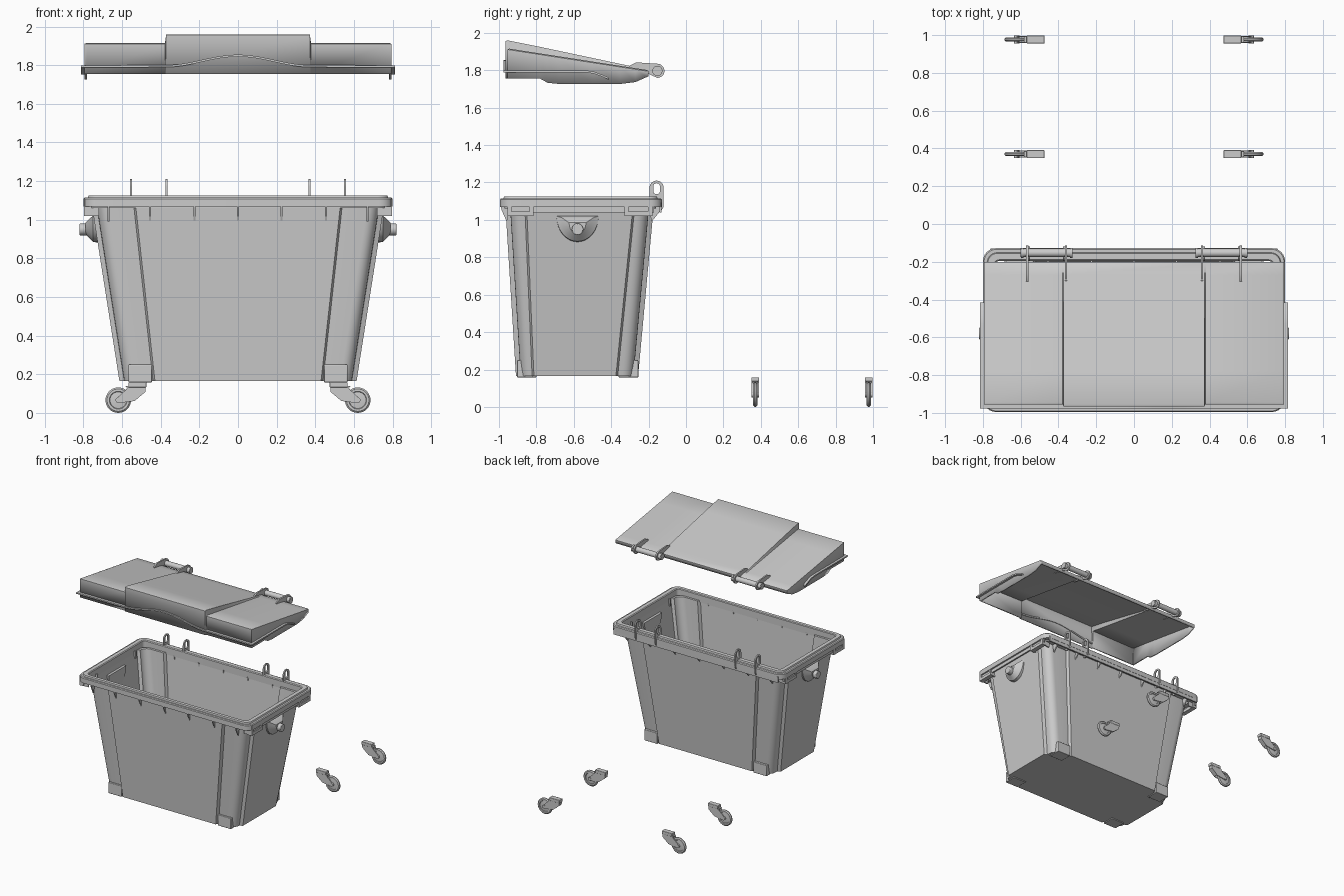
import bpy, bmesh
from math import sin, cos, pi, radians

if "Cube" in bpy.data.objects:
    bpy.data.objects.remove(bpy.data.objects["Cube"])


def finish(name, bm, bevel=0, fix=True):
    bmesh.ops.remove_doubles(bm, verts=bm.verts, dist=1e-5)
    if fix:
        bmesh.ops.recalc_face_normals(bm, faces=bm.faces)
    me = bpy.data.meshes.new(name)
    bm.to_mesh(me)
    bm.free()
    ob = bpy.data.objects.new(name, me)
    bpy.context.collection.objects.link(ob)
    bpy.ops.object.select_all(action='DESELECT')
    ob.select_set(True)
    bpy.context.view_layer.objects.active = ob
    bpy.ops.object.shade_smooth_by_angle(angle=radians(35))
    if bevel:
        m = ob.modifiers.new("bevel", 'BEVEL')
        m.width, m.segments, m.limit_method = bevel, 2, 'ANGLE'
    return ob


def loft(name, rings, closed=False, bevel=0):
    bm = bmesh.new()
    vs = [[bm.verts.new(p) for p in r] for r in rings]
    n = len(rings[0])
    pairs = list(zip(vs, vs[1:])) + ([(vs[-1], vs[0])] if closed else [])
    for a, b in pairs:
        for i in range(n):
            j = (i + 1) % n
            bm.faces.new((a[i], a[j], b[j], b[i]))
    if not closed:
        bm.faces.new(vs[0])
        bm.faces.new(vs[-1])
    return finish(name, bm, bevel)


def at(axis, pts, d):
    return [{'x': (d, a, b), 'y': (a, d, b), 'z': (a, b, d)}[axis] for a, b in pts]


def prism(name, axis, pts, a, b, bevel=0):
    return loft(name, [at(axis, pts, a), at(axis, pts, b)], bevel=bevel)


def frame(name, axis, outer, inner, a, b):
    return loft(name, [at(axis, outer, a), at(axis, outer, b),
                       at(axis, inner, b), at(axis, inner, a)], closed=True)


def rect(a0, a1, b0, b1):
    return [(a0, b0), (a1, b0), (a1, b1), (a0, b1)]


def circle(a, b, r, n=32):
    return [(a + r * cos(2 * pi * i / n), b + r * sin(2 * pi * i / n)) for i in range(n)]


def stadium(c, z0, z1, r, n=12):
    top = [(c + r * cos(pi * i / n), z1 + r * sin(pi * i / n)) for i in range(n + 1)]
    return top + [(c - r * cos(pi * i / n), z0 - r * sin(pi * i / n)) for i in range(n + 1)]


def round_rect(hx, y0, y1, r, n=6):
    out = []
    for cx, cy, a0 in ((hx - r, y1 - r, 0), (r - hx, y1 - r, 90), (r - hx, y0 + r, 180), (hx - r, y0 + r, 270)):
        out += [(cx + r * cos(radians(a0 + 90 * i / n)), cy + r * sin(radians(a0 + 90 * i / n))) for i in range(n + 1)]
    return out


# Bin body: raised wall panels with set-back rounded corners
def section(z, hx, y0, y1, fx, s0, s1, rec=0.025, r=0.06):
    def corner(ye, s, d):
        pts = [(fx, ye), (fx + 0.01, ye + d * rec)]
        for i in range(7):
            t = pi / 2 * i / 6
            pts.append((hx - rec - r + r * sin(t), ye + d * (rec + r - r * cos(t))))
        return pts + [(hx - rec, s - d * 0.01), (hx, s)]
    right = corner(y0, s0, 1) + corner(y1, s1, -1)[::-1]
    pts = right + [(-x, y) for x, y in reversed(right)]
    return at('z', pts, z)


w = 0.018
loft("bin_body", [
    section(0.165, 0.614, -0.909, -0.256, 0.43, -0.813, -0.375),
    section(1.075, 0.757, -0.966, -0.172, 0.53, -0.852, -0.283),
    section(1.075, 0.757 - w, -0.966 + w, -0.172 - w, 0.53, -0.852, -0.283),
    section(0.19, 0.616 - w, -0.91 + w, -0.255 - w, 0.43, -0.813, -0.375)])

# Rim: outer flange with raised inner band
rim = [(0, 1.068), (0, 1.108), (0.006, 1.114), (0.022, 1.114), (0.026, 1.125),
       (0.058, 1.125), (0.064, 1.119), (0.064, 1.06), (0.03, 1.06), (0.03, 1.068)]
loft("bin_rim", [at('z', round_rect(0.80 - d, -0.995 + d * 0.85, -0.128 - d * 1.05, 0.07 - d * 0.7), z)
                 for d, z in rim], closed=True)
prism("back_rim_skirt", 'y', rect(-0.76, 0.76, 1.04, 1.09), -0.142, -0.13)

# Stiffening ribs below the front and back rims
for x in (-0.67, -0.455, -0.225, 0, 0.225, 0.455, 0.67):
    prism("front_rib", 'x', [(-0.99, 1.07), (-0.985, 1.05), (-0.958, 0.99), (-0.94, 1.07)], x - 0.005, x + 0.005)
    prism("back_rib", 'x', [(-0.132, 1.07), (-0.136, 1.05), (-0.184, 0.99), (-0.20, 1.07)], x - 0.005, x + 0.005)

for s in (-1, 1):
    # Side skirt and open corner brackets
    prism("side_rim_skirt", 'x', rect(-0.95, -0.17, 1.04, 1.09), s * 0.775, s * 0.787)
    for y0, y1 in ((-0.955, -0.815), (-0.33, -0.18)):
        frame("corner_bracket", 'x', rect(y0, y1, 1.02, 1.105), rect(y0 + 0.022, y1 - 0.022, 1.045, 1.085),
              s * 0.76, s * 0.797)
        for y in (y0 + 0.005, y1 - 0.015):
            prism("bracket_web", 'x', rect(y, y + 0.01, 1.02, 1.08), s * 0.72, s * 0.77)

    # Lifting trunnion: half-round boss, pin
    def half(x, ry, top, dz):
        return at('x', [(-0.58 + ry * cos(pi * i / 16), top - dz * sin(pi * i / 16)) for i in range(17)], s * x)
    loft("trunnion_boss", [half(0.71, 0.115, 1.02, 0.14), half(0.75, 0.112, 1.02, 0.135),
                           half(0.762, 0.085, 1.012, 0.115), half(0.79, 0.045, 0.985, 0.06)])
    prism("trunnion_pin", 'x', circle(-0.58, 0.95, 0.031), s * 0.74, s * 0.82, bevel=0.004)

    # Caster mounts under the body
    for y0, y1 in ((-0.904, -0.80), (-0.36, -0.255)):
        prism("caster_mount", 'z', rect(s * 0.445, s * 0.567, y0, y1), 0.158, 0.25, bevel=0.004)

    # Hinge loops standing on the back rim
    for x in (0.37, 0.555):
        frame("hinge_loop", 'x', stadium(-0.157, 1.08, 1.172, 0.038), stadium(-0.157, 1.155, 1.178, 0.018),
              s * (x - 0.005), s * (x + 0.005))

    # Lid hinge: tube, end discs and arms
    prism("hinge_tube", 'x', circle(-0.153, 1.797, 0.022), s * 0.325, s * 0.6)
    for x in (0.333, 0.592):
        prism("hinge_collar", 'x', circle(-0.153, 1.797, 0.027), s * (x - 0.007), s * (x + 0.007))
    arm = [(-0.305, 1.80), (-0.305, 1.822), (-0.265, 1.842)]
    arm += [(-0.153 + 0.038 * sin(pi * i / 10), 1.797 + 0.038 * cos(pi * i / 10)) for i in range(11)]
    for x in (0.36, 0.565):
        prism("hinge_arm", 'x', arm + [(-0.21, 1.785)], s * (x - 0.006), s * (x + 0.006))

    # Casters, laid out behind the bin
    for y in (0.37, 0.977):
        cx, cz = s * 0.62, 0.066
        prof = [(0.02, -0.008), (0.043, -0.005), (0.046, -0.011), (0.058, -0.011), (0.066, -0.004),
                (0.066, 0.004), (0.058, 0.011), (0.046, 0.011), (0.043, 0.005), (0.02, 0.008)]
        loft("caster_wheel", [at('y', circle(cx, cz, r), y + d) for r, d in prof])
        prism("wheel_axle", 'y', circle(cx, cz, 0.014, 16), y - 0.021, y + 0.021)
        fork = [(0.478, 0.138), (0.48, 0.108), (0.535, 0.062), (0.62, 0.05), (0.634, 0.066),
                (0.62, 0.084), (0.582, 0.118), (0.568, 0.138)]
        for a in (-0.019, 0.013):
            prism("fork_plate", 'y', [(s * u, v) for u, v in fork], y + a, y + a + 0.006)
        prism("fork_crown", 'y', [(s * u, v) for u, v in
              ((0.478, 0.138), (0.48, 0.108), (0.533, 0.064), (0.545, 0.09), (0.582, 0.138))], y - 0.015, y + 0.015)
        prism("swivel_plate", 'z', rect(s * 0.474, s * 0.568, y - 0.021, y + 0.021), 0.132, 0.158, bevel=0.003)

# Lid shell: sloped top, raised middle, hanging skirt
def interp(y, pts):
    for (a, u), (b, v) in zip(pts, pts[1:]):
        if y <= b:
            return u + (v - u) * max(0, y - a) / (b - a)
    return pts[-1][1]


skirt = [(-0.96, 1.755), (-0.78, 1.755), (-0.74, 1.733), (-0.68, 1.727), (-0.35, 1.727), (-0.27, 1.737), (-0.2, 1.768)]
xs = [-0.795, -0.795, -0.783, -0.378, -0.372, 0.372, 0.378, 0.783, 0.795, 0.795]
ys = [-0.955, -0.955, -0.945, -0.78, -0.74, -0.68, -0.5, -0.35, -0.27, -0.21, -0.2, -0.2]
bm = bmesh.new()
grid = []
for i, x in enumerate(xs):
    row = []
    for j, y in enumerate(ys):
        mid = abs(x) < 0.375
        t = (y + 0.955) / 0.755
        z = 1.962 + (1.802 - 1.962) * t if mid else 1.917 + (1.80 - 1.917) * t
        if i in (1, len(xs) - 2) or j in (1, len(ys) - 2):
            z -= 0.006
        if i in (0, len(xs) - 1) or j in (0, len(ys) - 1):
            z = interp(y, skirt)
        row.append(bm.verts.new((x, y - (0.01 if mid and j < 3 else 0), z)))
    grid.append(row)
for i in range(len(xs) - 1):
    for j in range(len(ys) - 1):
        bm.faces.new((grid[i][j], grid[i + 1][j], grid[i + 1][j + 1], grid[i][j + 1]))
lid = finish("lid", bm, fix=False)
m = lid.modifiers.new("thickness", 'SOLIDIFY')
m.thickness, m.offset = 0.014, -1

# Lid lip: flange round front and sides, arched at the middle as a grip
side = [(0.79, -0.415, 1.757), (0.79, -0.45, 1.772), (0.79, -0.49, 1.787), (0.79, -0.53, 1.794)]
half_path = [(p, (1, 0)) for p in side] + [((0.79, -0.953, 1.794), (1, -1))]
half_path += [((x, -0.953, 1.796 + 0.027 * (1 + cos(pi * x / 0.375))), (0, -1))
              for x in [0.375 * (1 - k / 12) for k in range(12)]]
path = half_path + [((0, -0.953, 1.85), (0, -1))]
path += [((-p[0], p[1], p[2]), (-n[0], n[1])) for p, n in reversed(half_path)]
loft("lid_lip", [[(p[0] + n[0] * d, p[1] + n[1] * d, p[2] + h)
                  for d, h in ((-0.004, -0.006), (0.024, -0.006), (0.024, 0.005), (-0.004, 0.005))]
                 for p, n in path])
